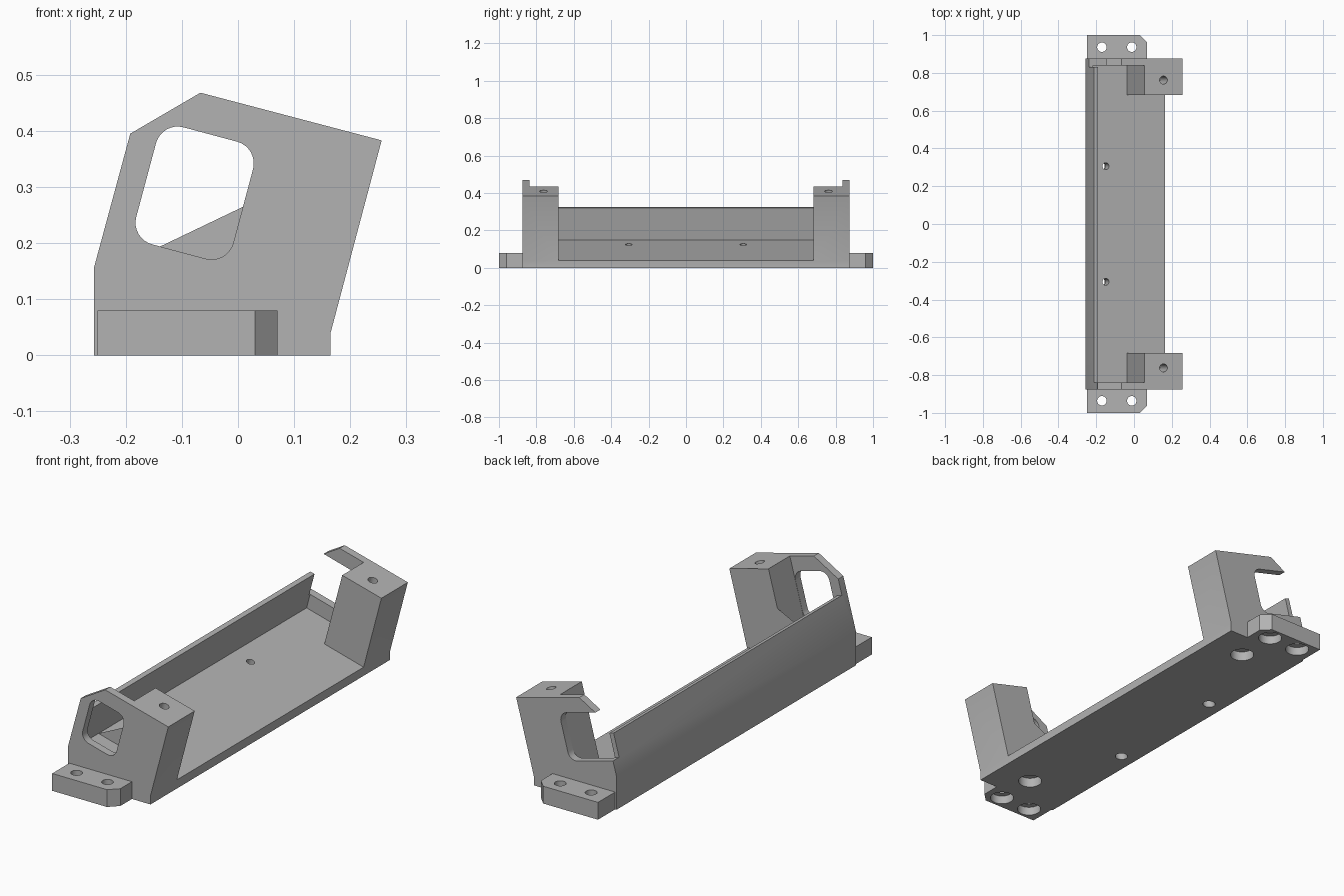
import bpy, bmesh
from math import radians, sin, cos, pi
from mathutils import Matrix, Vector

TILT = radians(15)
cube = bpy.data.objects.get("Cube")
if cube:
    bpy.data.objects.remove(cube, do_unlink=True)

grey = bpy.data.materials.new("Mid grey")
grey.use_nodes = True
COLOUR = (0.45, 0.45, 0.45, 1)
grey.diffuse_color = COLOUR
grey.node_tree.nodes["Principled BSDF"].inputs["Base Color"].default_value = COLOUR


def tilted(u, v):
    """Cradle coordinates (u back along the floor, v up the wall) to x, z."""
    return (0.165 - u * cos(TILT) + v * sin(TILT), 0.04 + u * sin(TILT) + v * cos(TILT))


def make(name, bm):
    bmesh.ops.recalc_face_normals(bm, faces=bm.faces)
    mesh = bpy.data.meshes.new(name)
    bm.to_mesh(mesh)
    bm.free()
    obj = bpy.data.objects.new(name, mesh)
    mesh.materials.append(grey)
    bpy.context.scene.collection.objects.link(obj)
    return obj


def prism(name, points, offset):
    bm = bmesh.new()
    face = bm.faces.new([bm.verts.new(p) for p in points])
    out = bmesh.ops.extrude_face_region(bm, geom=[face])
    moved = [g for g in out["geom"] if isinstance(g, bmesh.types.BMVert)]
    bmesh.ops.translate(bm, verts=moved, vec=offset)
    return make(name, bm)


def along_y(name, profile, y0, y1):
    return prism(name, [(x, y0, z) for x, z in profile], (0, y1 - y0, 0))


def rod(centre, radius, length, tilt=0.0):
    bm = bmesh.new()
    matrix = Matrix.Translation(Vector(centre)) @ Matrix.Rotation(tilt, 4, "Y")
    bmesh.ops.create_cone(bm, cap_ends=True, segments=32, radius1=radius,
                          radius2=radius, depth=length, matrix=matrix)
    return make("hole_cutter", bm)


def cut(obj, cutter):
    cutter.hide_render = True
    mod = obj.modifiers.new("cut", "BOOLEAN")
    mod.operation = "DIFFERENCE"
    mod.solver = "EXACT"
    mod.object = cutter
    bpy.context.view_layer.objects.active = obj
    bpy.ops.object.modifier_apply(modifier=mod.name)
    bpy.data.objects.remove(cutter, do_unlink=True)


def finish(obj):
    bpy.ops.object.select_all(action="DESELECT")
    obj.select_set(True)
    bpy.context.view_layer.objects.active = obj
    bpy.ops.object.shade_smooth_by_angle(angle=radians(30))


def rounded(u0, u1, v0, v1, r):
    pts = []
    corners = [(u1 - r, v1 - r), (u0 + r, v1 - r), (u0 + r, v0 + r), (u1 - r, v0 + r)]
    for i, (cu, cv) in enumerate(corners):
        for k in range(9):
            a = (i + k / 8) * pi / 2
            pts.append(tilted(cu + r * cos(a), cv + r * sin(a)))
    return pts


# Cradle block with the full end outline
outline = [(-0.257, 0), (0.165, 0), (0.165, 0.04), (0.256, 0.383),
           (-0.067, 0.468), (-0.192, 0.395), (-0.257, 0.155)]
cradle = along_y("cradle_body", outline, -0.875, 0.875)

# Channel between back wall and posts, then the open middle span
WALL, TOP, POST = 0.415, 0.178, 0.208
back = [(WALL, 0), (WALL, TOP), (0.6, TOP), (0.6, 0.6)]
for front, half in ((POST, 0.838), (-0.3, 0.682)):
    section = [tilted(*p) for p in [(front, 0)] + back + [(front, 0.6)]]
    cut(cradle, along_y("channel_cutter", section, -half, half))

# End windows: closed at the front end, open to the side at the back end
cut(cradle, along_y("window_cutter", rounded(0.209, 0.388, 0.07, 0.286, 0.04), -0.9, -0.83))
cut(cradle, along_y("slot_cutter", rounded(0.209, 0.6, 0.07, 0.286, 0.04), 0.83, 0.9))

for s in (1, -1):
    # Blind screw holes in the post tops, leaning with the posts
    x, z = tilted(0.104, 0.354)
    cut(cradle, rod((x, s * 0.762, z), 0.021, 0.3, TILT))
    # Floor screw holes with wider mouths underneath
    x, z = tilted(0.326, 0)
    cut(cradle, rod((x, s * 0.306, z), 0.018, 0.5, TILT))
    x, z = tilted(0.326, -0.13)
    cut(cradle, rod((x, s * 0.306, z), 0.027, 0.12, TILT))
    # Blind sockets under the posts
    cut(cradle, rod((-0.012, s * 0.74, 0), 0.052, 0.09))
finish(cradle)

# Mounting tabs with counterbored holes
for s, name in ((1, "back_mounting_tab"), (-1, "front_mounting_tab")):
    plan = [(-0.25, 0.875), (0.07, 0.875), (0.07, 0.96), (0.03, 1), (-0.25, 1)]
    tab = prism(name, [(x, s * y, 0) for x, y in plan], (0, 0, 0.08))
    for x in (-0.17, -0.012):
        cut(tab, rod((x, s * 0.936, 0.04), 0.025, 0.2))
        cut(tab, rod((x, s * 0.936, 0), 0.052, 0.08))
    finish(tab)
